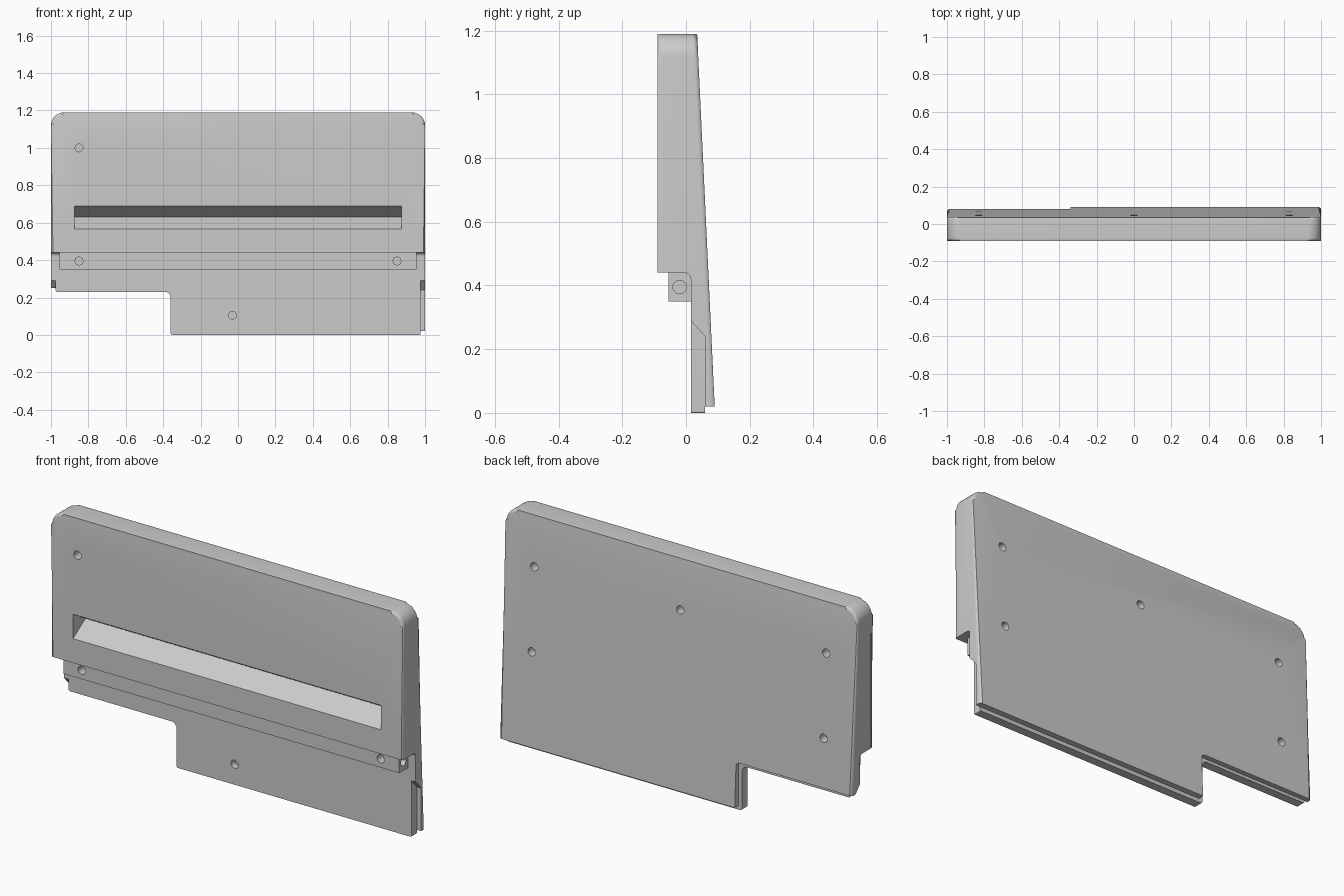
import bpy, bmesh, math
from mathutils import Vector

cube = bpy.data.objects.get("Cube")
if cube:
    bpy.data.objects.remove(cube, do_unlink=True)

grey = bpy.data.materials.new("light_grey")
grey.use_nodes = True
grey.diffuse_color = (0.6, 0.6, 0.6, 1)
grey.node_tree.nodes["Principled BSDF"].inputs["Base Color"].default_value = (0.6, 0.6, 0.6, 1)


def rounded(corners, steps=8):
    """Turn (a, b, radius) corners into a polygon with arcs."""
    out = []
    for i, (a, b, r) in enumerate(corners):
        p = Vector((a, b))
        if r == 0:
            out.append(p)
            continue
        d1 = (Vector(corners[i - 1][:2]) - p).normalized()
        d2 = (Vector(corners[(i + 1) % len(corners)][:2]) - p).normalized()
        c = p + r * (d1 + d2)
        for k in range(steps + 1):
            t = math.pi / 2 * k / steps
            out.append(c - r * (d2 * math.cos(t) + d1 * math.sin(t)))
    return out


def prism(name, poly, lo, hi, axis, edit=None):
    """Extrude a polygon along x (polygon in y, z) or y (polygon in x, z)."""
    bm = bmesh.new()
    ends = []
    for t in (lo, hi):
        ends.append([bm.verts.new((t, a, b) if axis == "x" else (a, t, b)) for a, b in poly])
    bm.faces.new(ends[0])
    bm.faces.new(ends[1][::-1])
    n = len(poly)
    for i in range(n):
        j = (i + 1) % n
        bm.faces.new((ends[0][i], ends[1][i], ends[1][j], ends[0][j]))
    if edit:
        edit(bm)
    bmesh.ops.recalc_face_normals(bm, faces=bm.faces)
    mesh = bpy.data.meshes.new(name)
    bm.to_mesh(mesh)
    bm.free()
    mesh.materials.append(grey)
    obj = bpy.data.objects.new(name, mesh)
    bpy.context.collection.objects.link(obj)
    return obj


def circle(a, b, r, n=24):
    return [(a + r * math.cos(math.tau * i / n), b + r * math.sin(math.tau * i / n)) for i in range(n)]


def cut(target, cutter):
    cutter.hide_render = True
    mod = target.modifiers.new("cut", "BOOLEAN")
    mod.object, mod.operation, mod.solver = cutter, "DIFFERENCE", "EXACT"
    bpy.context.view_layer.objects.active = target
    bpy.ops.object.modifier_apply(modifier=mod.name)
    bpy.data.objects.remove(cutter, do_unlink=True)


def back_y(z):
    return 0.091 - 0.047 * z


def slope_and_soften(bm):
    # Lean the back face, then round the top and side rims
    for v in bm.verts:
        if v.co.y > 0:
            v.co.y = back_y(v.co.z)
    rim = []
    for e in bm.edges:
        m = (e.verts[0].co + e.verts[1].co) / 2
        same_side = (e.verts[0].co.y > 0) == (e.verts[1].co.y > 0)
        if same_side and (abs(m.x) > 0.9 or m.z > 1):
            rim.append(e)
    bmesh.ops.bevel(bm, geom=rim, offset=0.014, segments=4, profile=0.5, affect="EDGES")


# Main body with rounded top corners and a notch at its lower right
outline = rounded([(-1, 0.25, 0), (-0.34, 0.25, 0.02), (-0.34, 0.02, 0), (1, 0.02, 0),
                   (1, 1.19, 0.07), (-1, 1.19, 0.07)])
body = prism("body", outline, -0.09, 0.05, "y", slope_and_soften)

# Recess under the thick upper part, with a filleted inner corner
step = rounded([(-0.3, -0.1, 0), (0.015, -0.1, 0), (0.015, 0.44, 0.02), (-0.3, 0.44, 0)])
cut(body, prism("recess_cutter", step, -1.2, 1.2, "x"))

# Chamfered rebate that seats the lower plate
rebate = [(-0.1, -0.1), (0.06, -0.1), (0.06, 0.24), (0.015, 0.29), (-0.1, 0.405)]
cut(body, prism("rebate_cutter", rebate, -1.2, 1.2, "x"))

# V-shaped slot across the front
slot = [(-0.09 - 0.02, 0.552), (0.01, 0.63), (-0.09 - 0.02, 0.702)]
cut(body, prism("slot_cutter", slot, -0.875, 0.875, "x"))

# Lower plate following the notch
plate_outline = rounded([(-0.975, 0.23, 0.01), (-0.36, 0.23, 0.03), (-0.36, 0, 0.01), (0.975, 0, 0.005),
                         (0.975, 0.29, 0), (-0.975, 0.29, 0)])
plate = prism("lower_plate", plate_outline, 0.015, 0.06, "y")
# Trim the plate's upper back to match the chamfer
cut(plate, prism("chamfer_cutter", [(0.015, 0.29), (0.06, 0.245), (0.1, 0.245), (0.1, 0.4), (0.015, 0.4)],
                 -1.2, 1.2, "x"))

# Hinge bar under the upper part
bar = prism("hinge_bar", [(-0.055, 0.35), (0.02, 0.35), (0.02, 0.445), (-0.055, 0.445)], -0.955, 0.955, "x")

# Blind screw holes
cut(body, prism("hole_cutter", circle(-0.85, 1.0, 0.021), -0.2, -0.04, "y"))
cut(plate, prism("hole_cutter", circle(-0.03, 0.105, 0.021), -0.1, 0.05, "y"))
for x, z in ((-0.83, 0.93), (0, 0.93), (0.83, 0.93), (-0.83, 0.5), (0.83, 0.5)):
    cut(body, prism("hole_cutter", circle(x, z, 0.021), back_y(z) - 0.045, 0.2, "y"))
for side in (-1, 1):
    cut(bar, prism("hole_cutter", circle(side * 0.85, 0.395, 0.021), -0.2, -0.01, "y"))
    ends = sorted((side * 0.9, side * 1.1))
    cut(bar, prism("hole_cutter", circle(-0.02, 0.395, 0.021), ends[0], ends[1], "x"))

# Smooth the rounded areas and keep edges sharp
for obj in (body, plate, bar):
    bpy.ops.object.select_all(action="DESELECT")
    obj.select_set(True)
    bpy.context.view_layer.objects.active = obj
    bpy.ops.object.shade_smooth_by_angle(angle=math.radians(30))
